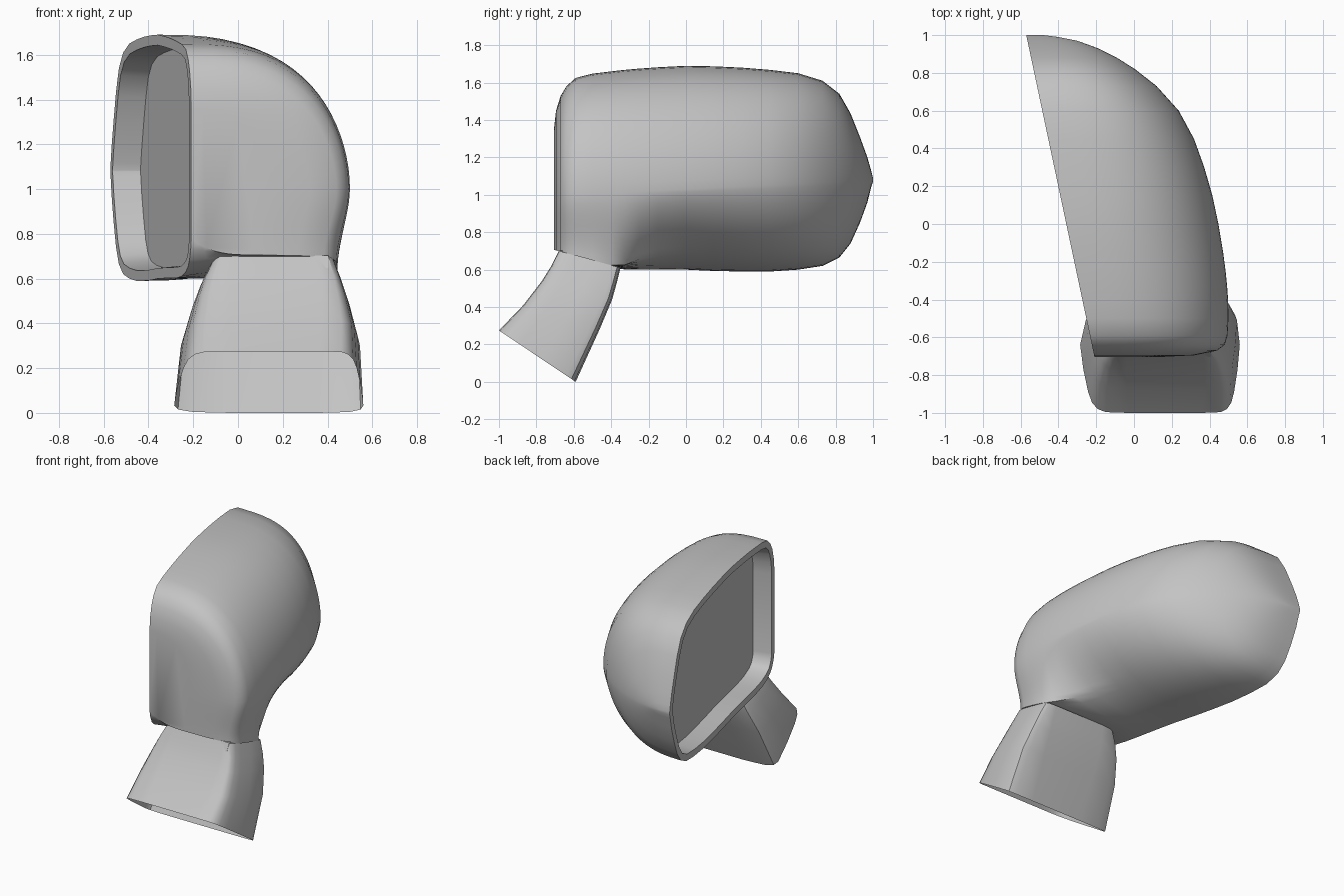
import bpy, bmesh, math

if "Cube" in bpy.data.objects:
    bpy.data.objects.remove(bpy.data.objects["Cube"])

grey = bpy.data.materials.new("satin_grey")
grey.use_nodes = True
colour = (0.55, 0.55, 0.55, 1)
grey.diffuse_color = colour
grey.node_tree.nodes["Principled BSDF"].inputs["Base Color"].default_value = colour


def finish(bm, name, angle):
    """Turn a bmesh into a smooth-shaded object."""
    mesh = bpy.data.meshes.new(name)
    bm.to_mesh(mesh)
    bm.free()
    mesh.materials.append(grey)
    obj = bpy.data.objects.new(name, mesh)
    bpy.context.collection.objects.link(obj)
    bpy.ops.object.select_all(action='DESELECT')
    obj.select_set(True)
    bpy.context.view_layer.objects.active = obj
    bpy.ops.object.shade_smooth_by_angle(angle=math.radians(angle))
    return obj


def bridge(bm, rows, closed=False):
    """Skin neighbouring rows of vertices with quads."""
    for a, b in zip(rows, rows[1:]):
        count = len(a)
        for i in range(count if closed else count - 1):
            j = (i + 1) % count
            bm.faces.new((a[i], a[j], b[j], b[i]))


def power(value, n):
    return 0 if abs(value) < 1e-6 else math.copysign(abs(value) ** (2 / n), value)


def opening_x(y):
    """The mirror opening lies in one slanted upright plane."""
    return -0.21 - 0.212 * (y + 0.7)


def arc_point(t, x0, out, mid, height, p, q):
    """Point on a rounded quarter: p sets the flat near the rim, q the side."""
    return x0 + (out - x0) * power(math.sin(t), p), mid + height * power(math.cos(t), q)


def neck_point(u, x0, out, mid, rim_z, joint_z):
    """Point on the neck: down a tapering side, then along the joint to the rim."""
    corner = out - 0.055
    if u <= 0.6:
        v = u / 0.6
        return out - 0.055 * v * v * (3 - 2 * v), mid + (joint_z - mid) * v
    w = (u - 0.6) / 0.4
    return corner + (x0 - corner) * w, joint_z + (rim_z - joint_z) * w ** 3


# Housing stations: y, top z, bottom z at the rim, outermost x, share of neck shape
STATIONS = [
    (-0.705, 1.36, 0.78, 0.12, 1), (-0.695, 1.45, 0.735, 0.32, 1),
    (-0.67, 1.53, 0.685, 0.44, 1), (-0.64, 1.58, 0.655, 0.48, 1),
    (-0.59, 1.625, 0.63, 0.495, 1), (-0.5, 1.648, 0.61, 0.5, 1),
    (-0.4, 1.66, 0.603, 0.498, 1), (-0.33, 1.668, 0.602, 0.493, 0.8),
    (-0.25, 1.675, 0.602, 0.485, 0.4), (-0.15, 1.682, 0.602, 0.472, 0.12),
    (0, 1.69, 0.6, 0.447, 0), (0.15, 1.687, 0.593, 0.415, 0),
    (0.3, 1.68, 0.59, 0.372, 0), (0.45, 1.668, 0.59, 0.318, 0),
    (0.6, 1.65, 0.6, 0.237, 0), (0.73, 1.61, 0.62, 0.12, 0),
    (0.82, 1.54, 0.665, 0.005, 0), (0.88, 1.435, 0.74, -0.09, 0),
    (0.93, 1.31, 0.85, -0.19, 0), (0.97, 1.2, 0.96, -0.3, 0),
    (0.99, 1.13, 1.04, -0.4, 0), (1, 1.09, 1.07, -0.48, 0),
]
STEPS = 40

bm = bmesh.new()
rows = []
for y, top, bottom, out, neck in STATIONS:
    x0 = opening_x(y)
    mid = 1.03 + 0.05 * y
    far = max(0, y)
    joint_z = 0.61 - 0.27 * (y + 0.35)
    row = []
    for i in range(STEPS + 1):
        t = math.pi * i / STEPS
        if i <= STEPS / 2:
            x, z = arc_point(t, x0, out, mid, top - mid, 2.8 + 0.6 * far, 1.9)
        else:
            x, z = arc_point(t, x0, out, mid, mid - bottom, 2.3 + 0.6 * far, 1.5 + 0.2 * far)
            nx, nz = neck_point(2 * i / STEPS - 1, x0, out, mid, bottom, joint_z)
            x, z = x + (nx - x) * neck, z + (nz - z) * neck
        row.append(bm.verts.new((x, y, z)))
    rows.append(row)
bridge(bm, rows)
bm.faces.new(rows[0])
bm.faces.new(rows[-1])

# Rim band, recessed inner wall and mirror pane
loop = [r[0] for r in rows] + [r[-1] for r in reversed(rows)]
pane = bm.faces.new(loop)
bmesh.ops.recalc_face_normals(bm, faces=bm.faces)
bmesh.ops.inset_region(bm, faces=[pane], thickness=0.047, use_even_offset=True)
bmesh.ops.inset_region(bm, faces=[pane], thickness=0.012, depth=-0.125,
                       use_even_offset=True)
finish(bm, "mirror_housing", 45)

# Stalk: half cross-section as (width share, depth share), front to back
HALF = [(0, 0), (0.4, 0), (0.68, 0.01), (0.78, 0.05), (0.85, 0.13), (0.9, 0.27),
        (0.96, 0.56), (1, 0.88), (0.96, 0.945), (0.8, 0.985), (0.4, 1)]
SECTION = HALF + [(0, 1)] + [(-w, d) for w, d in reversed(HALF[1:])]
# Levels: front y, z, back y, z, left and right x, squareness exponent
LEVELS = [
    (-0.68, 0.70, -0.35, 0.61, -0.13, 0.44, 0.5),
    (-0.72, 0.62, -0.37, 0.53, -0.175, 0.475, 0.6),
    (-0.77, 0.54, -0.395, 0.44, -0.21, 0.505, 0.7),
    (-0.87, 0.41, -0.46, 0.285, -0.255, 0.545, 0.85),
    (-1.0, 0.275, -0.59, 0, -0.285, 0.56, 1),
]
bm = bmesh.new()
rows = []
for fy, fz, by, bz, x1, x2, square in LEVELS:
    centre, half = (x1 + x2) / 2, (x2 - x1) / 2
    row = []
    for w, d in SECTION:
        # The outer side is a little fuller than the inner one
        share = abs(w) ** (square * (0.7 if w > 0 else 1))
        row.append(bm.verts.new((centre + half * math.copysign(share, w),
                                 fy + (by - fy) * d, fz + (bz - fz) * d)))
    rows.append(row)
bridge(bm, rows, closed=True)
bm.faces.new(rows[0])
bmesh.ops.recalc_face_normals(bm, faces=bm.faces)
finish(bm, "stalk", 35)

# Small locating tab at the joint, leaning with the stalk
bm = bmesh.new()
bmesh.ops.create_cube(bm, size=1)
for v in bm.verts:
    x, y, z = v.co
    v.co = (0.375 + x * 0.06, -0.682 + y * 0.02 + z * 0.025, 0.675 + z * 0.055)
finish(bm, "joint_tab", 30)
